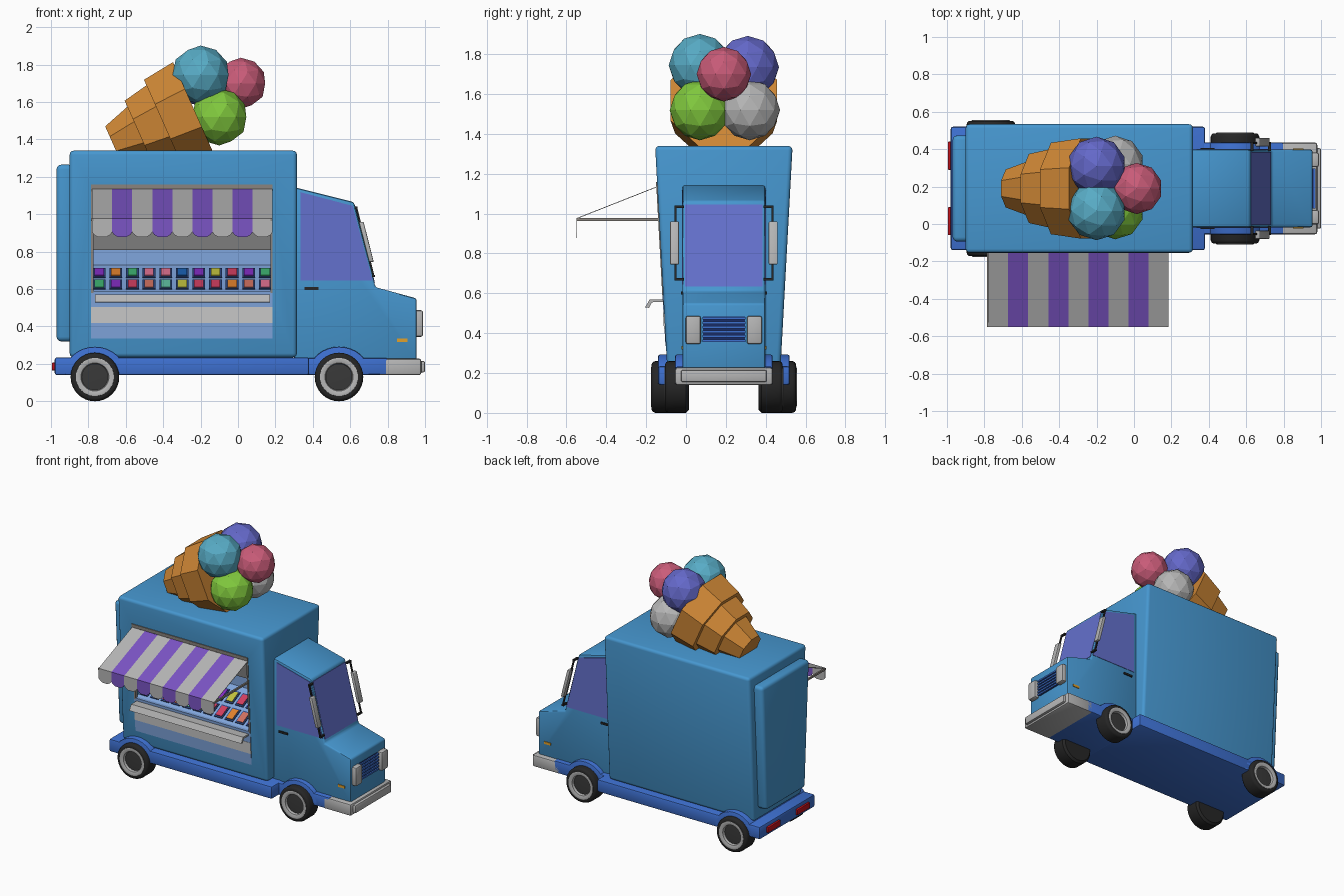
import bpy, bmesh, math, random
from mathutils import Vector, Matrix

if "Cube" in bpy.data.objects:
    bpy.data.objects.remove(bpy.data.objects["Cube"])

random.seed(4)
YC = 0.19  # centre line of the truck


def paint(ob, hexcol):
    if not hexcol:
        return
    m = bpy.data.materials.get(hexcol)
    if not m:
        m = bpy.data.materials.new(hexcol)
        rgb = [int(hexcol[i:i + 2], 16) / 255 for i in (0, 2, 4)]
        m.diffuse_color = [c ** 2.2 for c in rgb] + [1]
        m.use_nodes = True
        m.node_tree.nodes["Principled BSDF"].inputs["Base Color"].default_value = m.diffuse_color
    ob.data.materials.append(m)


def finish(name, bm, color=None, smooth=False):
    bmesh.ops.recalc_face_normals(bm, faces=bm.faces)
    me = bpy.data.meshes.new(name)
    bm.to_mesh(me)
    bm.free()
    ob = bpy.data.objects.new(name, me)
    bpy.context.collection.objects.link(ob)
    paint(ob, color)
    if smooth:
        bpy.ops.object.select_all(action='DESELECT')
        ob.select_set(True)
        bpy.context.view_layer.objects.active = ob
        bpy.ops.object.shade_smooth_by_angle(angle=math.radians(40))
    return ob


def prism(name, pts, axis, a, b, color=None, bevel=0, segs=3):
    """Extrude a 2D outline along x (y,z points), or along y (x,z points)."""
    bm = bmesh.new()
    place = (lambda p, q, t: (t, p, q)) if axis == 'x' else (lambda p, q, t: (p, t, q))
    f = bm.faces.new([bm.verts.new(place(p, q, a)) for p, q in pts])
    ext = bmesh.ops.extrude_face_region(bm, geom=[f])['geom']
    move = (b - a, 0, 0) if axis == 'x' else (0, b - a, 0)
    bmesh.ops.translate(bm, vec=move, verts=[v for v in ext if isinstance(v, bmesh.types.BMVert)])
    if bevel:
        bmesh.ops.recalc_face_normals(bm, faces=bm.faces)
        edges = [e for e in bm.edges if e.calc_face_angle(0) > 0.6]
        bmesh.ops.bevel(bm, geom=edges, offset=bevel, segments=segs, profile=0.5, affect='EDGES')
    return finish(name, bm, color, bool(bevel))


def box(name, x, y, z, color=None, bevel=0, segs=2):
    return prism(name, [(x[0], z[0]), (x[1], z[0]), (x[1], z[1]), (x[0], z[1])], 'y', y[0], y[1], color, bevel, segs)


def lathe(name, profile, matrix, sides, color=None, smooth=True):
    """Spin (radius, height) points about local z."""
    bm = bmesh.new()
    vs = [bm.verts.new((r, 0, h)) for r, h in profile]
    es = [bm.edges.new(p) for p in zip(vs, vs[1:])]
    bmesh.ops.spin(bm, geom=vs + es, cent=(0, 0, 0), axis=(0, 0, 1), angle=math.tau, steps=sides, use_duplicate=False)
    bmesh.ops.remove_doubles(bm, verts=bm.verts, dist=1e-4)
    bmesh.ops.transform(bm, matrix=matrix, verts=bm.verts)
    return finish(name, bm, color, smooth)


def half(z):  # half width of the tapered body
    return 0.285 + 0.06 * (z - 0.24) / 1.1


def side(z, off=0):  # serving side surface, off = outward
    return YC - half(z) - off


def side_panel(name, x, z, out, color=None, depth=0.02):
    pts = [(side(z[0], out), z[0]), (side(z[1], out), z[1]), (side(z[1], -depth), z[1]), (side(z[0], -depth), z[0])]
    return prism(name, pts, 'x', x[0], x[1], color)


BLUE, FRAME, GLASS, PALE = '4896CF', '4070D0', '6470CC', '7FA4DC'
BLACK, GREY, PURPLE, CONE = '2A2A2A', 'B4B4B4', '7A55C4', 'CC8538'

# Tapered box body with the serving opening cut out
body = prism('body', [(YC - half(.24), .235), (YC + half(.24), .235), (YC + half(1.34), 1.34), (YC - half(1.34), 1.34)],
             'x', -.90, .315, BLUE, .022)
cut = box('opening_cutter', (-.785, .185), (-.5, .22), (.575, 1.15))
cut.hide_render = True
mod = body.modifiers.new('opening', 'BOOLEAN')
mod.object = cut
mod.solver = 'EXACT'
bpy.context.view_layer.objects.active = body
bpy.ops.object.modifier_apply(modifier='opening')
bpy.data.objects.remove(cut)
prism('rear_door', [(YC - .235, .32), (YC + .235, .32), (YC + .285, 1.265), (YC - .285, 1.265)], 'x', -.97, -.88, BLUE, .025)

# Cab, glass and door handles
cab = [(.30, .22), (.955, .22), (.955, .55), (.735, .61), (.62, 1.065), (.30, 1.145)]
prism('cab', cab, 'y', YC - .208, YC + .208, BLUE, .012, 2)
prism('side_windows', [(.335, .645), (.72, .645), (.613, 1.045), (.335, 1.118)], 'y', YC - .211, YC + .211, GLASS)
prism('windshield', [(.70, .635), (.732, .635), (.628, 1.045), (.60, 1.045)], 'y', YC - .195, YC + .195, GLASS)

# Chassis, wheel arches, bumper
box('chassis', (-.98, .38), (YC - .33, YC + .33), (.14, .235), FRAME, .012)
box('front_chassis', (.30, .80), (YC - .245, YC + .245), (.142, .232), FRAME, .01)
box('bumper', (.75, .98), (YC - .245, YC + .245), (.14, .228), GREY, .012)
box('bumper_plate', (.96, 1.0), (YC - .215, YC + .215), (.155, .215), GREY, .008)
for name, cx, hw in (('rear_arch', -.765, .33), ('front_arch', .54, .245)):
    arc = [(cx + .165 * math.cos(i * math.pi / 16), .142 + .15 * math.sin(i * math.pi / 16)) for i in range(17)]
    prism(name, arc, 'y', YC - hw, YC + hw, FRAME, .008, 2)

# Details mirrored about the centre line
for s, tag in ((-1, 'right'), (1, 'left')):
    def span(a, b):
        return sorted((YC + s * a, YC + s * b))
    for pos, cx, outer in (('rear', -.765, .362), ('front', .54, .295)):
        M = Matrix.Translation((cx, YC + s * outer, .13)) @ Matrix.Rotation(-s * math.pi / 2, 4, 'X')
        wheel = f'{pos}_{tag}'
        lathe(wheel + '_tyre', [(0, -.12), (.115, -.12), (.13, -.105), (.13, -.018), (.125, -.006), (.115, 0),
                                (.1, 0), (.1, -.03), (0, -.03)], M, 32, BLACK)
        lathe(wheel + '_rim', [(.105, -.01), (.102, .002), (.096, .004), (.075, -.004), (.07, -.025)], M, 32, GREY)
        lathe(wheel + '_hub', [(.072, -.022), (0, -.018)], M, 32, '3C3C3C')
    box('headlight_' + tag, (.94, .99), span(.115, .192), (.345, .487), GREY, .012)
    box('turn_signal_' + tag, (.85, .905), span(.2, .213), (.318, .336), 'E0A030')
    box('door_handle_' + tag, (.355, .43), span(.2, .216), (.595, .61), BLACK)
    box('tail_light_' + tag, (-.995, -.97), span(.10, .25), (.165, .207), 'C01820', .004)
    # Mirror follows the windshield slope
    def slope(z):
        return .73 - (z - .63) * .253
    prism('mirror_' + tag, [(slope(.745), .745), (slope(.745) + .025, .745), (slope(.96) + .025, .96), (slope(.96), .96)],
          'y', *span(.225, .27), GREY, .005, 2)
    prism('mirror_rod_' + tag, [(slope(.665), .665), (slope(.665) + .01, .665), (slope(1.04) + .01, 1.04), (slope(1.04), 1.04)],
          'y', *span(.238, .248), BLACK)
    for z in (.67, 1.035):
        box('mirror_arm_' + tag, (slope(z) - .004, slope(z) + .012), span(.2, .248), (z - .006, z + .006), BLACK)

# Grille with slats
box('grille', (.945, .96), (YC - .105, YC + .105), (.355, .485), '1F2F66')
for i in range(6):
    z = .363 + i * .0225
    box('grille_slat', (.95, .97), (YC - .108, YC + .108), (z - .006, z + .006), FRAME)

# Serving side: lower panels, fold-out shelf, frame and interior
X = (-.785, .185)
side_panel('lower_panel', X, (.335, .42), .003, PALE)
side_panel('grey_band', X, (.42, .505), .006)
side_panel('counter_front', X, (.505, .59), .004, PALE)
prism('shelf', [(-.205, .53), (-.182, .57), (-.10, .57), (-.10, .558), (-.172, .555), (-.185, .527)], 'x', -.765, .17, GREY)
side_panel('frame_top', X, (1.135, 1.16), .006, '8C8680')
for x in (X[0], X[1] - .012):
    side_panel('frame_side', (x, x + .012), (.58, 1.15), .005, '8C8680')
    box('awning_strut', (x, x + .012), (-.55, -.14), (.964, .978), '8C8680')
box('interior_back_lower', X, (.20, .22), (.575, .81), PALE)
box('interior_back_upper', X, (.19, .22), (.81, 1.15), '7C7C7C')

# Sloped display tray with two rows of tubs
lo, hi = Vector((-.11, .575)), Vector((.20, .73))
d = (hi - lo).normalized()
n = Vector((-d.y, d.x))
prism('display_tray', [lo, hi, (hi.x, .56), (lo.x, .56)], 'x', *X, PALE)
tubs = ['E08030', 'D04060', 'C0C040', '40B070', '8030C0', '2060B0', 'D07060', '60C0A0', 'E07090', 'D0A050', 'A8C4D8']


def tub(name, t, cx, w, l, h, color):
    c = lo + (hi - lo) * t
    prism(name, [c - d * l, c + d * l, c + d * l + n * h, c - d * l + n * h], 'x', cx - w, cx + w, color)


for row, t in enumerate((.30, .70)):
    for i in range(11):
        cx = -.742 + i * .0888
        tub('tub_rim', t, cx, .034, .055, .006, '304880')
        tub('ice_cream_tub', t, cx, .025, .043, .011, random.choice(tubs))

# Striped awning with scalloped edge
w = (.185 + .78) / 9
for i in range(9):
    x0, color = -.78 + i * w, PURPLE if i % 2 else GREY
    prism('awning_stripe', [(-.15, 1.135), (-.548, .978), (-.548, .974), (-.15, 1.131)], 'x', x0, x0 + w, color)
    scallop = [(0, .978), (0, .905), (.1, .89), (.3, .878), (.7, .878), (.9, .89), (1, .905), (1, .978)]
    prism('awning_scallop', [(x0 + u * w, z) for u, z in scallop], 'y', -.55, -.546, color)

# Stepped eight-sided cone lying on the roof
ang = math.radians(24)
axis = Vector((math.cos(ang), 0, math.sin(ang)))
base = Vector((-math.sin(ang), 0, math.cos(ang))) * 1.53 + Vector((0, YC, 0))
M = Matrix.Translation(base) @ axis.to_track_quat('Z', 'Y').to_matrix().to_4x4() @ Matrix.Rotation(math.pi / 8, 4, 'Z')
for s0, s1, r0, r1 in ((-.051, .11, .11, .165), (.10, .25, .20, .232), (.24, .42, .265, .29)):
    lathe('cone_step', [(0, s0), (r0, s0), (r1, s1), (0, s1)], M, 8, CONE, False)

# Faceted scoops
for x, dy, z, r, color in ((-.2, -.12, 1.745, .157, '58AAC4'), (-.2, .12, 1.735, .157, '6468C8'),
                           (-.1, -.12, 1.52, .152, '80C840'), (-.1, .13, 1.52, .152, GREY),
                           (.015, 0, 1.70, .137, 'C85C78')):
    bm = bmesh.new()
    bmesh.ops.create_icosphere(bm, subdivisions=2, radius=r, matrix=Matrix.Translation((x, YC + dy, z)))
    finish('scoop', bm, color)
